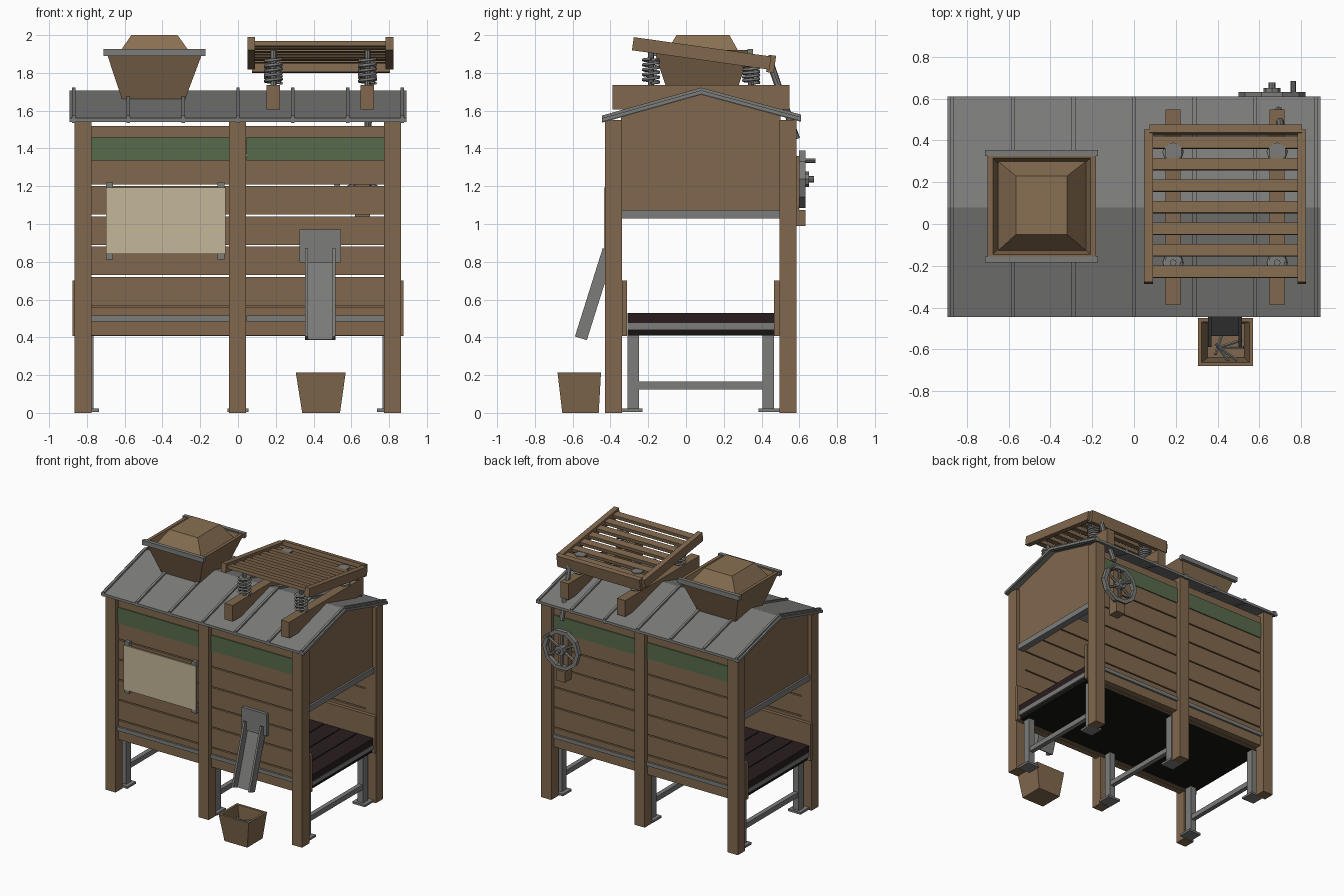
import bpy, bmesh, math
from mathutils import Matrix, Vector

if "Cube" in bpy.data.objects:
    bpy.data.objects.remove(bpy.data.objects["Cube"])


def mat(name, *c):
    m = bpy.data.materials.new(name)
    m.diffuse_color = (*c, 1)
    m.use_nodes = True
    m.node_tree.nodes["Principled BSDF"].inputs["Base Color"].default_value = m.diffuse_color
    return m


WOOD = mat("wood", 0.22, 0.14, 0.075)
HEAP = mat("heap tan", 0.25, 0.16, 0.085)
STEEL = mat("steel grey", 0.2, 0.2, 0.195)
GREEN = mat("green paint", 0.095, 0.145, 0.072)
CREAM = mat("cream panel", 0.55, 0.475, 0.315)
DARK = mat("dark slat", 0.022, 0.012, 0.013)
BLACK = mat("black belt", 0.008, 0.007, 0.006)


def finish(name, bm, m, M=None):
    bmesh.ops.recalc_face_normals(bm, faces=bm.faces)
    if M:
        bm.transform(M)
    me = bpy.data.meshes.new(name)
    bm.to_mesh(me)
    bm.free()
    me.materials.append(m)
    ob = bpy.data.objects.new(name, me)
    bpy.context.collection.objects.link(ob)
    return ob


def box(name, m, x, y, z, M=None):
    """Box from three (min, max) ranges."""
    bm = bmesh.new()
    bmesh.ops.create_cube(bm, size=1)
    for v in bm.verts:
        v.co = [(r[0] + r[1]) / 2 + c * (r[1] - r[0]) for r, c in zip((x, y, z), v.co)]
    return finish(name, bm, m, M)


def prism(name, m, pts, x0, x1):
    """Extrude a (y, z) outline along x."""
    bm = bmesh.new()
    f = bm.faces.new([bm.verts.new((x0, *p)) for p in pts])
    r = bmesh.ops.extrude_face_region(bm, geom=[f])
    bmesh.ops.translate(bm, vec=(x1 - x0, 0, 0),
                        verts=[v for v in r["geom"] if isinstance(v, bmesh.types.BMVert)])
    return finish(name, bm, m)


def skin(name, m, loops, closed=False):
    """Skin a stack of point loops, either capped or joined last to first."""
    bm = bmesh.new()
    rings = [[bm.verts.new(p) for p in loop] for loop in loops]
    n = len(rings[0])
    for r, s in zip(rings, rings[1:] + (rings[:1] if closed else [])):
        for i in range(n):
            j = (i + 1) % n
            bm.faces.new((r[i], r[j], s[j], s[i]))
    if not closed:
        bm.faces.new(rings[0])
        bm.faces.new(rings[-1])
    return finish(name, bm, m)


def loft(name, m, rects):
    """Skin rectangles given as (x0, x1, y0, y1, z)."""
    return skin(name, m, [((a, c, z), (b, c, z), (b, d, z), (a, d, z)) for a, b, c, d, z in rects])


def rod(name, m, a, b, r, sides=8):
    a, b = Vector(a), Vector(b)
    bm = bmesh.new()
    bmesh.ops.create_cone(bm, cap_ends=True, segments=sides, radius1=r, radius2=r, depth=(b - a).length)
    q = (b - a).to_track_quat('Z', 'Y').to_matrix().to_4x4()
    return finish(name, bm, m, Matrix.Translation((a + b) / 2) @ q)


def wire(name, m, pts, r):
    cu = bpy.data.curves.new(name, 'CURVE')
    cu.dimensions = '3D'
    cu.bevel_depth, cu.bevel_resolution, cu.use_fill_caps = r, 1, True
    s = cu.splines.new('POLY')
    s.points.add(len(pts) - 1)
    for p, c in zip(s.points, pts):
        p.co = (*c, 1)
    cu.materials.append(m)
    ob = bpy.data.objects.new(name, cu)
    bpy.context.collection.objects.link(ob)


def flip(r):  # mirror a y range from front to back
    return (0.155 - r[1], 0.155 - r[0])


# Front and back walls: posts, boards, painted strip, rail, steel legs
for side, Y in (("front", lambda r: r), ("back", flip)):
    for x in (-0.82, -0.002, 0.819):
        box(side + "_post", WOOD, (x - 0.045, x + 0.045), Y((-0.43, -0.34)), (0, 1.55))
    for i in range(7):
        z = 0.409 + 0.16 * i
        box(side + "_board", WOOD, (-0.8, 0.8), Y((-0.395, -0.345)), (z, z + 0.151))
    for a, b in ((-0.775, -0.045), (0.045, 0.775)):
        box(side + "_green_strip", GREEN, (a, b), Y((-0.403, -0.39)), (1.335, 1.46))
        box(side + "_rail", STEEL, (a, b), Y((-0.41, -0.39)), (0.485, 0.515))
    box(side + "_inner_skirt", WOOD, (-0.875, 0.875), Y((-0.34, -0.312)), (0.407, 0.7))
    for x in (-0.79, 0, 0.79):
        box(side + "_steel_leg", STEEL, (x - 0.025, x + 0.025), Y((-0.31, -0.25)), (0.01, 0.41))
        box(side + "_foot_plate", STEEL, (x - 0.055, x + 0.055), Y((-0.34, -0.23)), (0.005, 0.022))
for x in (-0.79, 0, 0.79):
    box("leg_crossbar", STEEL, (x - 0.018, x + 0.018), (-0.25, 0.405), (0.125, 0.165))

# Floor: black underside, dark slats, steel end bars
box("floor_base", BLACK, (-0.85, 0.85), (-0.31, 0.465), (0.41, 0.476))
for i in range(12):
    x = -0.862 + i * 0.1443
    box("floor_slat", DARK, (x, x + 0.137), (-0.31, 0.465), (0.476, 0.528))
for s in (-1, 1):
    box("floor_end_bar", STEEL, sorted((s * 0.845, s * 0.865)), (-0.31, 0.465), (0.44, 0.475))
    # Gable end panels with steel lower rail
    prism("gable_panel", WOOD, [(-0.345, 1.05), (0.5, 1.05), (0.5, 1.575), (0.0775, 1.695), (-0.345, 1.575)],
          s * 0.80, s * 0.835)
    box("gable_rail", STEEL, sorted((s * 0.795, s * 0.85)), (-0.34, 0.495), (1.03, 1.075))


# Roof with standing seams
def gable(dz0, dz1):
    line = [(-0.445, 1.56), (0.08, 1.708), (0.61, 1.565)]
    return [(y, z + dz1) for y, z in line] + [(y, z + dz0) for y, z in line[::-1]]


prism("roof", STEEL, gable(-0.02, 0), -0.893, 0.892)
for i in range(7):
    x = (i - 3) * 0.29
    prism("roof_seam", STEEL, gable(-0.024, 0.014), x - 0.009, x + 0.009)

# Hopper with heap
loft("hopper", WOOD, [(-0.614, -0.28, -0.084, 0.254, 1.66), (-0.7, -0.183, -0.17, 0.34, 1.92),
                      (-0.675, -0.208, -0.145, 0.315, 1.92), (-0.6, -0.295, -0.07, 0.24, 1.7)])
for y in (-0.17, 0.34):
    box("hopper_rim", STEEL, (-0.713, -0.173), (y - 0.015, y + 0.015), (1.89, 1.927))
loft("hopper_heap", HEAP, [(-0.62, -0.26, -0.09, 0.27, 1.8), (-0.65, -0.23, -0.127, 0.3, 1.875),
                           (-0.565, -0.32, -0.05, 0.23, 2.0)])

# Sloped slatted screen
T = Matrix.Translation((0, 0.085, 1.903)) @ Matrix.Rotation(-0.14, 4, 'X')
for x in (0.07, 0.803):
    box("screen_rail", WOOD, (x - 0.021, x + 0.021), (-0.37, 0.365), (-0.035, 0.035), T)
box("screen_end_board", WOOD, (0.075, 0.805), (0.35, 0.39), (-0.05, 0.042), T)
for i in range(7):
    y = -0.318 + 0.104 * i
    box("screen_slat", WOOD, (0.08, 0.79), (y - 0.028, y + 0.028), (-0.008, 0.018), T)

# Support beams and springs under the screen
for x in (0.187, 0.685):
    box("support_beam", WOOD, (x - 0.036, x + 0.036), (-0.388, 0.547), (1.607, 1.735))
    for y, top, cap in ((-0.185, 1.875, 1.875), (0.345, 1.84, 1.886)):
        h = top - 1.745
        wire("spring", STEEL, [(x + 0.043 * math.cos(k * math.pi / 5), y + 0.043 * math.sin(k * math.pi / 5),
                                1.745 + h * k / 50) for k in range(51)], 0.008)
        rod("spring_core", STEEL, (x, y, 1.73), (x, y, max(cap, 1.92 if y < 0 else 0)), 0.016)
        rod("spring_cap", STEEL, (x, y, cap - 0.012), (x, y, cap), 0.046, 6)

# Hand wheel on the back, with linkage to the screen
C = Vector((0.66, 0.615, 1.237))


def rim(a, r, dy=0):
    return C + Vector((r * math.cos(a), dy, r * math.sin(a)))


skin("wheel_rim", STEEL, [[rim(k * math.pi / 5, r, dy) for k in range(10)]
                          for r, dy in ((0.16, -0.017), (0.16, 0.017), (0.13, 0.017), (0.13, -0.017))], True)
for k in range(6):
    rod("wheel_spoke", STEEL, C, rim(k * math.pi / 3 + math.pi / 6, 0.14), 0.011, 6)
rod("wheel_hub", STEEL, (0.66, 0.57, C.z), (0.66, 0.65, C.z), 0.04)
rod("wheel_axle", STEEL, (0.66, 0.57, C.z), (0.66, 0.677, C.z), 0.016)
rod("wheel_handle", STEEL, (0.762, 0.61, 1.336), (0.762, 0.685, 1.336), 0.012)
box("wheel_mount", WOOD, (0.62, 0.70), (0.54, 0.598), (0.99, 1.36))
box("wheel_mount_foot", WOOD, (0.62, 0.70), (0.54, 0.633), (0.99, 1.075))
rod("linkage_rod", STEEL, (0.705, 0.447, 1.85), (0.685, 0.585, 1.45), 0.019)

# Cream panel with clips on the front
box("notice_panel", CREAM, (-0.70, -0.065), (-0.434, -0.42), (0.84, 1.192))
for x in (-0.68, -0.09):
    for z in (0.832, 1.2):
        box("panel_clip", STEEL, (x - 0.019, x + 0.019), (-0.426, -0.39), (z - 0.02, z + 0.02))

# Outlet plate and sloped chute
box("chute_plate", STEEL, (0.325, 0.545), (-0.42, -0.39), (0.795, 0.97))
T = Matrix.Translation((0.435, -0.525, 0.385)) @ Matrix.Rotation(-0.305, 4, 'X')
box("chute_floor", STEEL, (-0.08, 0.08), (-0.012, 0), (0, 0.5), T)
for x in (-0.073, 0.073):
    box("chute_wall", STEEL, (x - 0.008, x + 0.008), (-0.066, 0), (0, 0.49), T)

# Bucket with scraps
loft("bucket", WOOD, [(0.34, 0.54, -0.655, -0.462, 0), (0.306, 0.57, -0.68, -0.45, 0.213),
                      (0.324, 0.552, -0.662, -0.468, 0.213), (0.352, 0.528, -0.64, -0.476, 0.03)])
for k in range(5):
    a = k * 2.2
    p = Vector((0.435 + 0.035 * math.cos(a * 2), -0.59 + 0.03 * math.sin(a * 2), 0.13 + 0.01 * k))
    d = Vector((math.cos(a), math.sin(a), 0.25)) * 0.055
    rod("bucket_scrap", STEEL, p - d, p + d, 0.008, 6)
